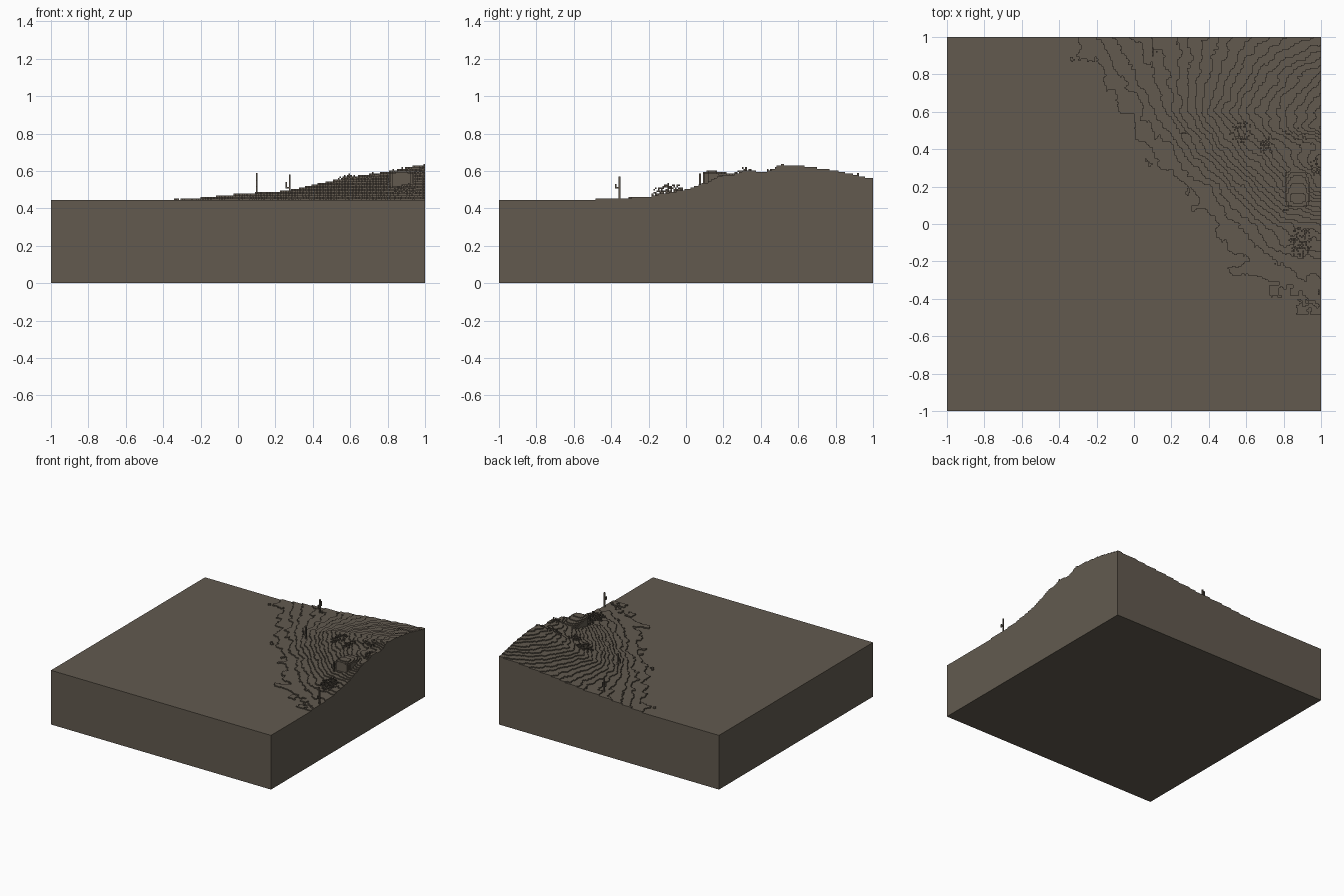
import bpy, math, random
from mathutils import Vector, noise

if "Cube" in bpy.data.objects:
    bpy.data.objects.remove(bpy.data.objects["Cube"])

random.seed(4)
N = 240                 # cells along each side
S = 2 / N               # voxel size
BASE = 0.445            # height of the flat ground

earth = bpy.data.materials.new("earth brown")
earth.diffuse_color = (0.122, 0.102, 0.078, 1)
earth.use_nodes = True
earth.node_tree.nodes["Principled BSDF"].inputs["Base Color"].default_value = earth.diffuse_color


def make(name, verts, faces):
    me = bpy.data.meshes.new(name)
    me.from_pydata(verts, [], faces)
    me.materials.append(earth)
    ob = bpy.data.objects.new(name, me)
    bpy.context.collection.objects.link(ob)
    return ob


# hill heights above the plain (hundredths), rows y=-.4..1, columns x=-.4..1
HILL = [
    [0, 0, 0, 0, 0, 0, 0.1, 0.6],
    [0, 0, 0, 0, 0, 0.4, 1.5, 2.0],
    [0, 0, 0, 0, 0, 1.5, 4.5, 5.5],
    [0, 0, 0, 0, 1.0, 5.0, 9.5, 13.2],
    [0, 0, 0, 1.0, 5.0, 9.5, 12.5, 14.8],
    [0, 0, 0.5, 3.5, 8.0, 12.2, 15.3, 18.5],
    [0, 0, 2.0, 4.0, 7.0, 10.3, 13.3, 15.8],
    [0, 1.2, 3.2, 4.3, 6.5, 8.5, 10.2, 11.3],
]


def height(x, y):
    u, v = (x + 0.4) / 0.2, (y + 0.4) / 0.2
    if u < 0 or v < -0.4:
        return BASE
    v = max(v, 0)
    i, j = min(int(u), 6), min(int(v), 6)
    a, b = u - i, v - j
    h = ((HILL[j][i] * (1 - a) + HILL[j][i + 1] * a) * (1 - b)
         + (HILL[j + 1][i] * (1 - a) + HILL[j + 1][i + 1] * a) * b)
    # ridge and gully near the right edge
    h += 2.0 * math.exp(-((y - 0.51) / 0.045) ** 2) * max(0, (x - 0.6) / 0.4)
    h += 1.9 * math.exp(-((y - 0.33) / 0.05) ** 2) * max(0, (x - 0.7) / 0.3)
    if h > 0.1:
        h += 0.45 * noise.noise(Vector((x * 14, y * 14, 3)))
        h += 0.2 * noise.noise(Vector((x * 40, y * 40, 7)))
    # boulder outcrop
    r = ((x - 0.875) / 0.07) ** 4 + ((y - 0.2) / 0.11) ** 4
    if r < 1:
        h = max(h, 15.8 - 18 * (y - 0.15) - 2.5 * r)
    k = math.floor(min(max(h, 0), 18.8) * 0.01 / S + 0.5)
    return BASE + k * S


# terraced ground
H = [[height(-1 + (i + 0.5) * S, -1 + (j + 0.5) * S) for i in range(N)] for j in range(N)]
V, F, index = [], [], {}


def vert(x, y, z):
    key = (round(x, 5), round(y, 5), round(z, 5))
    if key not in index:
        index[key] = len(V)
        V.append(key)
    return index[key]


def quad(*pts):
    F.append([vert(*p) for p in pts])


def runs(values):
    start = 0
    for i in range(1, len(values) + 1):
        if i == len(values) or values[i] != values[start]:
            yield start, i, values[start]
            start = i


def c(i):
    return -1 + i * S


# walls and treads, merged in runs
for j in range(N):
    for a, b, h in runs(H[j]):
        quad((c(a), c(j), h), (c(b), c(j), h), (c(b), c(j + 1), h), (c(a), c(j + 1), h))
for j in range(N + 1):
    south = H[j - 1] if j > 0 else [0] * N
    north = H[j] if j < N else [0] * N
    for a, b, (p, q) in runs(list(zip(south, north))):
        y = c(j)
        if q > p:
            quad((c(a), y, p), (c(b), y, p), (c(b), y, q), (c(a), y, q))
        elif p > q:
            quad((c(b), y, q), (c(a), y, q), (c(a), y, p), (c(b), y, p))
for i in range(N + 1):
    west = [H[j][i - 1] if i > 0 else 0 for j in range(N)]
    east = [H[j][i] if i < N else 0 for j in range(N)]
    for a, b, (p, q) in runs(list(zip(west, east))):
        x = c(i)
        if q > p:
            quad((x, c(b), p), (x, c(a), p), (x, c(a), q), (x, c(b), q))
        elif p > q:
            quad((x, c(a), q), (x, c(b), q), (x, c(b), p), (x, c(a), p))
quad((-1, 1, 0), (1, 1, 0), (1, -1, 0), (-1, -1, 0))
make("terraced_ground", V, F)


def boxes(name, items):
    """One object from (x0, x1, y0, y1, z0, z1) blocks."""
    vs, fs = [], []
    for x0, x1, y0, y1, z0, z1 in items:
        n = len(vs)
        vs += [(x, y, z) for z in (z0, z1) for x, y in ((x0, y0), (x1, y0), (x1, y1), (x0, y1))]
        fs += [[n + k for k in f] for f in ((3, 2, 1, 0), (4, 5, 6, 7), (0, 1, 5, 4),
                                            (1, 2, 6, 5), (2, 3, 7, 6), (3, 0, 4, 7))]
    return make(name, vs, fs)


# cacti: trunk with bent arms
def cactus(name, x, y, top, along_y, arms):
    w = S * 0.6
    g = height(x, y) - S
    items = [(x - w, x + w, y - w, y + w, g, top)]
    for side, z0, z1 in arms:
        d = side * 2.4 * S
        lo, hi = sorted((0, d))
        lo2, hi2 = d - S / 2, d + S / 2
        for (l, h, za, zb) in ((lo, hi, z0, z0 + S), (lo2, hi2, z0, z1)):
            if along_y:
                items.append((x - S / 2, x + S / 2, y + l, y + h, za, zb))
            else:
                items.append((x + l, x + h, y - S / 2, y + S / 2, za, zb))
    boxes(name, items)


cactus("back_cactus", 0.10, 0.92, 0.588, True, [(1, 0.53, 0.565), (-1, 0.515, 0.55)])
cactus("middle_cactus", 0.277, 0.485, 0.58, False, [(-1, 0.505, 0.54)])
cactus("rock_cactus", 0.82, 0.075, 0.587, False, [(-1, 0.535, 0.565)])
cactus("right_cactus", 0.988, -0.355, 0.57, True, [(-1, 0.505, 0.53)])


# dry bushes: loose voxel clumps
def bush(name, x, y, rx, ry, rz, count):
    cells = set()
    while len(cells) < count:
        a, b, d = (random.uniform(-1, 1) for _ in range(3))
        d = abs(d)
        if a * a + b * b + d * d > 1 or x + a * rx > 0.99:
            continue
        px, py = x + a * rx, y + b * ry
        z = height(px, py) - BASE + d * rz
        cells.add((int((px + 1) / S), int((py + 1) / S), int(z / S)))
    boxes(name, [(c(i), c(i + 1), c(j), c(j + 1), BASE + k * S, BASE + (k + 1) * S)
                 for i, j, k in cells])


bush("front_bush", 0.89, -0.10, 0.065, 0.085, 0.05, 110)
bush("left_bush", 0.57, 0.49, 0.065, 0.065, 0.03, 45)
bush("middle_bush", 0.71, 0.43, 0.045, 0.055, 0.03, 35)
bush("upper_bush", 0.87, 0.47, 0.07, 0.06, 0.02, 18)
bush("edge_bush", 0.97, 0.31, 0.03, 0.06, 0.02, 18)
